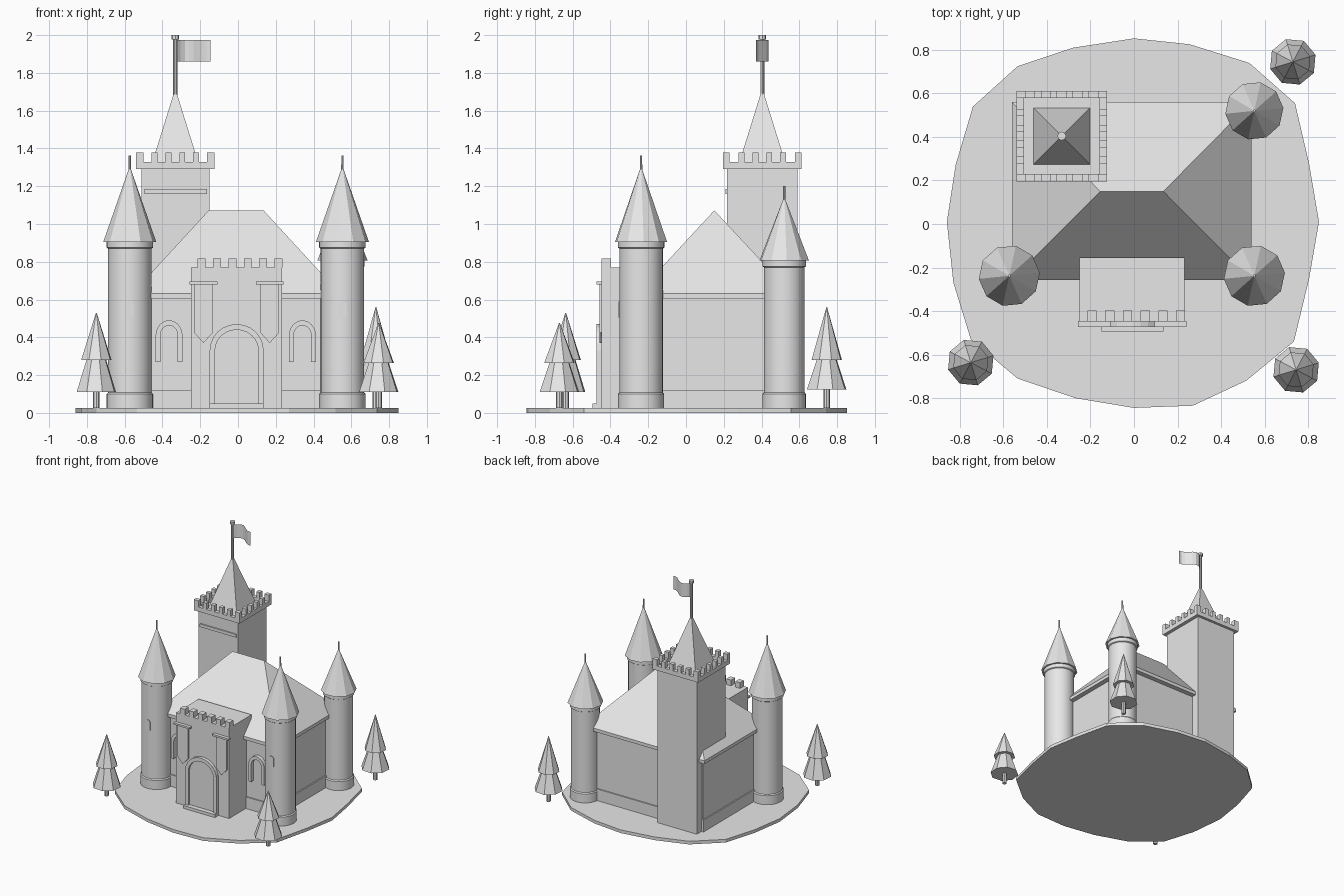
import bpy, bmesh, math

if "Cube" in bpy.data.objects:
    bpy.data.objects.remove(bpy.data.objects["Cube"])

stone = bpy.data.materials.new("pale_grey")
stone.diffuse_color = (0.8, 0.8, 0.8, 1)
stone.use_nodes = True
stone.node_tree.nodes["Principled BSDF"].inputs["Base Color"].default_value = stone.diffuse_color


def finish(name, bm, smooth=False, normals=True):
    if normals:
        bmesh.ops.recalc_face_normals(bm, faces=bm.faces)
    me = bpy.data.meshes.new(name)
    bm.to_mesh(me)
    bm.free()
    me.materials.append(stone)
    if smooth:
        me.polygons.foreach_set("use_smooth", [True] * len(me.polygons))
        me.set_sharp_from_angle(angle=math.radians(30))
    ob = bpy.data.objects.new(name, me)
    bpy.context.collection.objects.link(ob)
    return ob


def add_box(bm, x0, x1, y0, y1, z0, z1):
    v = [bm.verts.new((x, y, z)) for z in (z0, z1)
         for x, y in ((x0, y0), (x1, y0), (x1, y1), (x0, y1))]
    for f in ((0, 3, 2, 1), (4, 5, 6, 7), (0, 1, 5, 4), (1, 2, 6, 5), (2, 3, 7, 6), (3, 0, 4, 7)):
        bm.faces.new([v[i] for i in f])


def boxes(name, *dims):
    bm = bmesh.new()
    for d in dims:
        add_box(bm, *d)
    return finish(name, bm)


def lathe(name, profile, x, y, n, smooth=False, turn=0.0):
    """Closed solid of revolution from (radius, z) pairs."""
    bm = bmesh.new()
    rings = []
    for r, z in profile:
        rings.append([bm.verts.new((x + r * math.cos(turn + math.tau * i / n),
                                    y + r * math.sin(turn + math.tau * i / n), z)) for i in range(n)])
    for a, b in zip(rings, rings[1:]):
        for i in range(n):
            j = (i + 1) % n
            bm.faces.new((a[i], a[j], b[j], b[i]))
    bm.faces.new(rings[0])
    bm.faces.new(rings[-1])
    return finish(name, bm, smooth)


def prism(name, pts, y0, y1):
    """Outline of (x, z) points pushed along y."""
    bm = bmesh.new()
    a = [bm.verts.new((x, y0, z)) for x, z in pts]
    b = [bm.verts.new((x, y1, z)) for x, z in pts]
    bm.faces.new(a)
    bm.faces.new(b)
    for i in range(len(pts)):
        j = (i + 1) % len(pts)
        bm.faces.new((a[i], a[j], b[j], b[i]))
    return finish(name, bm)


def arch(cx, hw, z0, spring, top, n=12):
    curve = [(cx + hw * math.cos(math.pi * i / n), spring + (top - spring) * math.sin(math.pi * i / n))
             for i in range(n + 1)]
    return [(cx + hw, z0)] + curve + [(cx - hw, z0)]


def arch_frame(name, outer, inner, y0, y1):
    prism(name, outer + inner[::-1], y0, y1)


# Ground disc with an uneven rim
G = 0.026
rim = [(0, .853), (.255, .826), (.53, .74), (.74, .555), (.805, .275), (.85, .01), (.805, -.25),
       (.735, -.54), (.516, -.72), (.27, -.835), (0, -.845), (-.27, -.80), (-.535, -.71), (-.75, -.53),
       (-.83, -.27), (-.86, .01), (-.82, .27), (-.74, .54), (-.535, .725), (-.28, .81)]
bm = bmesh.new()
base = bm.faces.new([bm.verts.new((x, y, 0)) for x, y in rim])
ext = bmesh.ops.extrude_face_region(bm, geom=[base], use_keep_orig=True)
for v in ext["geom"]:
    if isinstance(v, bmesh.types.BMVert):
        v.co.z = G
finish("ground_disc", bm)

# Main hall: walls, plinth and hipped roof with an eave rim
boxes("hall_walls", (-.52, .50, -.22, .52, G, .61))
boxes("hall_plinth", (-.53, .51, -.23, .53, G, .122))
bm = bmesh.new()
corners = ((-.56, -.257), (.54, -.257), (.54, .56), (-.56, .56))
lo = [bm.verts.new((x, y, .605)) for x, y in corners]
hi = [bm.verts.new((x, y, .632)) for x, y in corners]
rl, rr = bm.verts.new((-.155, .15, 1.072)), bm.verts.new((.135, .15, 1.072))
bm.faces.new(lo)
for i in range(4):
    j = (i + 1) % 4
    bm.faces.new((lo[i], lo[j], hi[j], hi[i]))
bm.faces.new((hi[0], hi[1], rr, rl))
bm.faces.new((hi[1], hi[2], rr))
bm.faces.new((hi[2], hi[3], rl, rr))
bm.faces.new((hi[3], hi[0], rl))
finish("hall_roof", bm)

# Arched window surrounds on the front wall
for cx, side in ((-.365, "left"), (.341, "right")):
    arch_frame("window_frame_" + side, arch(cx, .071, .27, .41, .49), arch(cx, .046, .27, .41, .463), -.25, -.215)

# Round corner towers
for name, x, y, r, cr, eave, tip, top, slit in (
        ("front_left", -.573, -.238, .115, .141, .905, 1.29, 1.363, True),
        ("front_right", .553, -.238, .115, .141, .905, 1.29, 1.363, True),
        ("back_right", .553, .52, .108, .134, .806, 1.13, 1.20, False)):
    lathe(name + "_tower", [(r + .007, G), (r + .007, .1), (r, .108), (r, eave - .035), (r + .008, eave - .03),
                            (r + .008, eave)], x, y, 32, True)
    lathe(name + "_tower_roof", [(cr, eave), (.006, tip)], x, y, 10, turn=.1)
    lathe(name + "_tower_spike", [(.007, tip - .05), (.006, top)], x, y, 8)
    if slit:
        prism(name + "_tower_slit", arch(x, .021, .505, .57, .59, 6), y - r - .004, y - r + .02)

# Gatehouse with front battlements
boxes("gatehouse", (-.25, .232, -.447, -.155, G, .77))
boxes("gatehouse_battlements", *[(-.214 + .0815 * i, -.172 + .0815 * i, -.447, -.397, .77, .817) for i in range(6)])

# Door, its surround and the step
arch_frame("door_frame", arch(-.007, .143, 0, .33, .47), arch(-.007, .115, 0, .33, .44), -.473, -.44)
prism("door", arch(-.007, .115, G, .33, .44), -.456, -.44)
boxes("door_step", (-.15, .136, -.495, -.44, 0, .05))

# Pointed banners hanging from bars
for cx, side in ((-.183, "left"), (.168, "right")):
    prism("banner_" + side, [(cx - .05, .685), (cx + .05, .685), (cx + .05, .425), (cx, .37), (cx - .05, .425)],
          -.458, -.44)
    boxes("banner_bar_" + side, (cx - .074, cx + .074, -.474, -.446, .68, .695))

# Square keep: shaft, plank, crown with parapet
KX, KY, H, W = -.332, .404, .18, .208
boxes("keep_shaft", (KX - H, KX + H, KY - H - .006, KY + H + .006, G, 1.295))
boxes("keep_plank", (-.495, -.165, KY - H - .016, KY - H, 1.16, 1.185))
T = .034
boxes("keep_parapet", (KX - W, KX + W, KY - W, KY + W, 1.29, 1.30),
      (KX - W, KX + W, KY - W, KY - W + T, 1.30, 1.327), (KX - W, KX + W, KY + W - T, KY + W, 1.30, 1.327),
      (KX - W, KX - W + T, KY - W + T, KY + W - T, 1.30, 1.327),
      (KX + W - T, KX + W, KY - W + T, KY + W - T, 1.30, 1.327))
teeth = []
edges = [-W] + [c + s for c in [.073 * k for k in range(-2, 3)] for s in (-.021, .021)] + [W]
for a, b in zip(edges[::2], edges[1::2]):
    for s in (-1, 1):
        p, q = sorted((s * W, s * (W - T)))
        teeth.append((KX + a, KX + b, KY + p, KY + q, 1.327, 1.378))
        a2, b2 = max(a, -W + T), min(b, W - T)
        if b2 - a2 > .01:
            teeth.append((KX + p, KX + q, KY + a2, KY + b2, 1.327, 1.378))
boxes("keep_battlements", *teeth)

# Keep spire, flag pole and waving flag
lathe("keep_spire", [(.13 * math.sqrt(2), 1.30), (.012, 1.69)], KX, KY, 4, turn=math.pi / 4)
lathe("flag_pole", [(.011, 1.66), (.011, 1.98)], KX, KY, 10, True)
lathe("flag_pole_cap", [(.02, 1.978), (.02, 2.0)], KX, KY, 8)
bm = bmesh.new()
cols = []
for i in range(9):
    t = i / 8
    x, y = KX + .005 + .182 * t, KY + .035 * math.sin(5 * t)
    cols.append((bm.verts.new((x, y, 1.86)), bm.verts.new((x, y, 1.973))))
for a, b in zip(cols, cols[1:]):
    bm.faces.new((a[0], b[0], b[1], a[1]))
finish("flag", bm, normals=False)

# Fir trees: trunk and two tiers
for name, x, y, z1, z2, tip in (("front_left", -.75, -.637, .11, .28, .53),
                                ("front_right", .745, -.67, .11, .265, .477),
                                ("back_right", .73, .745, .125, .28, .56)):
    lathe(name + "_tree_trunk", [(.017, G), (.017, z1 + .03)], x, y, 8)
    lathe(name + "_tree_lower", [(.109, z1), (.045, z2 + .03)], x, y, 8, turn=.3)
    lathe(name + "_tree_upper", [(.084, z2), (.002, tip)], x, y, 8, turn=.3)
